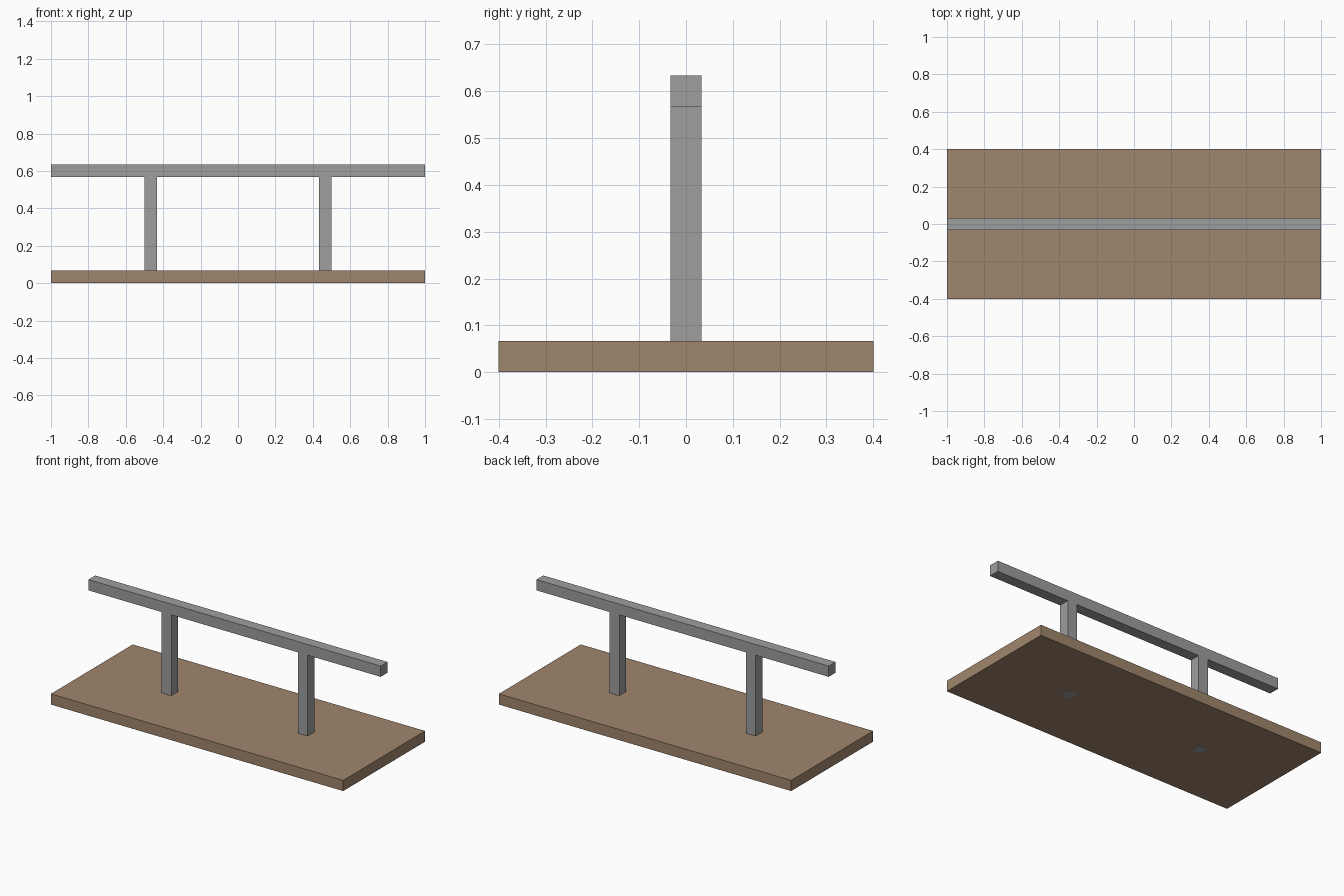
import bpy

if "Cube" in bpy.data.objects:
    bpy.data.objects.remove(bpy.data.objects["Cube"])


def material(name, colour):
    mat = bpy.data.materials.new(name)
    mat.diffuse_color = (*colour, 1)
    mat.use_nodes = True
    mat.node_tree.nodes["Principled BSDF"].inputs["Base Color"].default_value = mat.diffuse_color
    return mat


wood = material("brown wood", (0.352, 0.238, 0.153))
metal = material("grey metal", (0.342, 0.342, 0.342))


def box(name, low, high, mat):
    """Box spanning two opposite corners."""
    centre = [(a + b) / 2 for a, b in zip(low, high)]
    bpy.ops.mesh.primitive_cube_add(size=1, location=centre)
    obj = bpy.context.object
    obj.name = name
    obj.scale = [b - a for a, b in zip(low, high)]
    bpy.ops.object.transform_apply(location=False, rotation=False, scale=True)
    obj.data.materials.append(mat)
    return obj


T = 1 / 15       # thickness shared by board, posts and rail
H = T / 2
RAIL_Z = 17 / 30  # underside of the rail

# Ground board, a hair above the post feet so they show underneath
box("base_board", (-1, -0.4, 0.0005), (1, 0.4, T), wood)

# Two posts passing through the board
for side, x in (("left", -0.5 + H), ("right", 0.5 - H)):
    box(side + "_post", (x - H, -H, 0), (x + H, H, RAIL_Z), metal)

# Rail resting on the posts
box("top_rail", (-1, -H, RAIL_Z), (1, H, RAIL_Z + T), metal)
